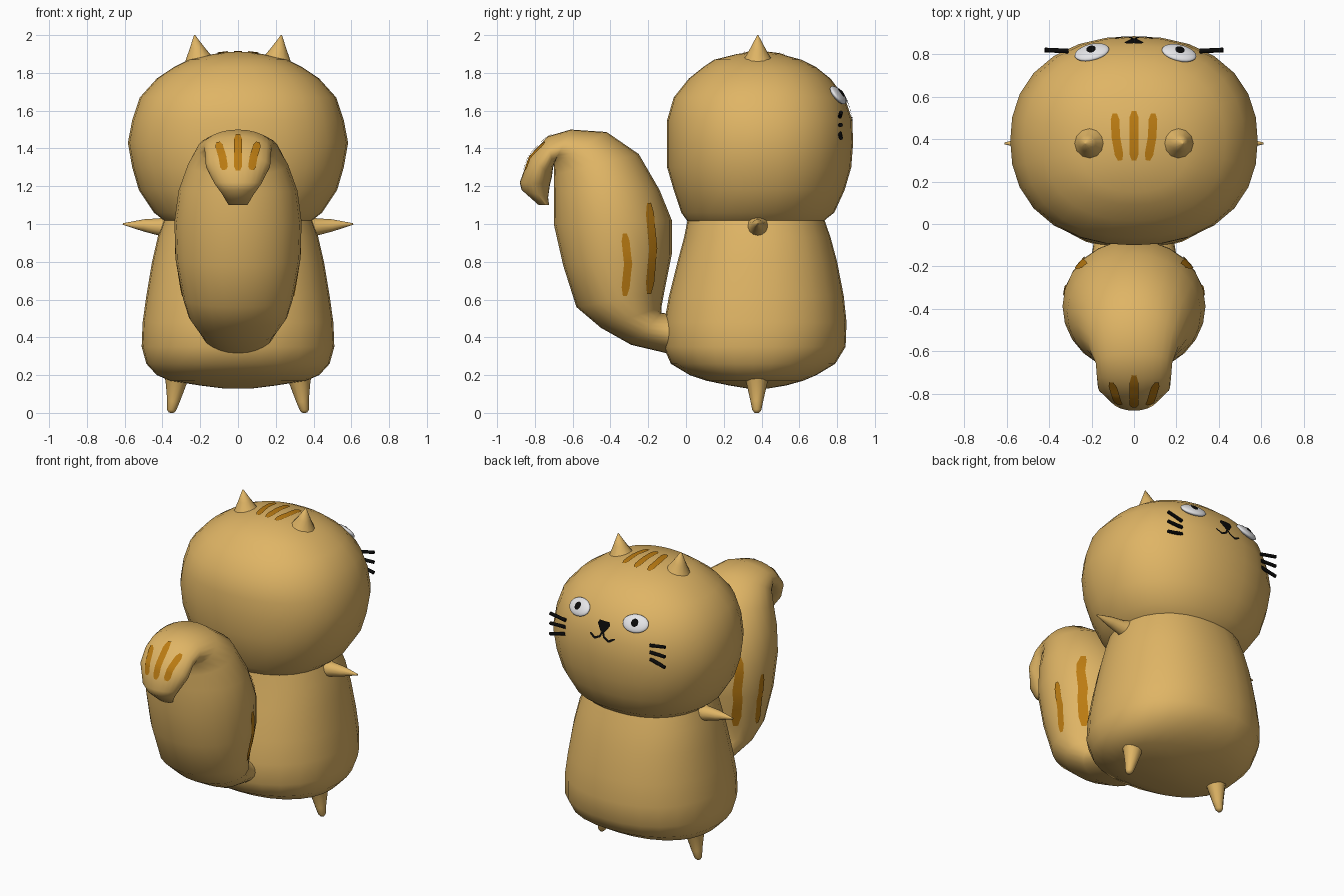
import bpy, math
from mathutils import Vector as V
from mathutils.bvhtree import BVHTree

if "Cube" in bpy.data.objects:
    bpy.data.objects.remove(bpy.data.objects["Cube"])


def material(name, rgb):
    m = bpy.data.materials.new(name)
    m.diffuse_color = (*rgb, 1)
    m.use_nodes = True
    m.node_tree.nodes["Principled BSDF"].inputs["Base Color"].default_value = m.diffuse_color
    return m


TAN = material("tan fur", (0.74, 0.46, 0.13))
STRIPE = material("brown stripe", (0.50, 0.20, 0.006))
WHITE = material("eye white", (0.80, 0.80, 0.82))
BLACK = material("black", (0.003, 0.003, 0.003))


def make(name, verts, faces, mat, angle=65):
    me = bpy.data.meshes.new(name)
    me.from_pydata([tuple(v) for v in verts], [], faces)
    me.materials.append(mat)
    ob = bpy.data.objects.new(name, me)
    bpy.context.collection.objects.link(ob)
    me.shade_smooth()
    me.set_sharp_from_angle(angle=math.radians(angle))
    return ob


def loft(name, sections, mat, n=24, power=2.0):
    """Each section: centre, half-axis a, half-axis b (vectors)."""
    verts, faces = [], []
    for c, a, b in sections:
        for i in range(n):
            t = 2 * math.pi * i / n
            co, si = math.cos(t), math.sin(t)
            k = (abs(co) ** power + abs(si) ** power) ** (-1 / power)
            verts.append(V(c) + V(a) * co * k + V(b) * si * k)
    for s in range(len(sections) - 1):
        for i in range(n):
            j = (i + 1) % n
            faces.append((s * n + i, s * n + j, s * n + n + j, s * n + n + i))
    faces.append(tuple(reversed(range(n))))
    faces.append(tuple(range(len(verts) - n, len(verts))))
    return make(name, verts, faces, mat)


def upright(name, rows):
    """Rows of z, half width, back y, front y."""
    return loft(name, [((0, (y0 + y1) / 2, z), (w, 0, 0), (0, (y1 - y0) / 2, 0))
                       for z, w, y0, y1 in rows], TAN, 28, 2.25)


def spike(name, pts, mat, n=12):
    """Round tapered rod through (point, radius) pairs."""
    d = (V(pts[-1][0]) - V(pts[0][0])).normalized()
    a = d.cross(V((0, 1, 0))).normalized()
    b = d.cross(a)
    return loft(name, [(p, a * r, b * r) for p, r in pts], mat, n)


def tree(ob):
    return BVHTree.FromPolygons([v.co for v in ob.data.vertices],
                                [tuple(p.vertices) for p in ob.data.polygons])


def plate(name, pts, d, bvh, mat, width, lift=0.006, steps=4, rounded=True):
    """Thin strip laid onto a surface by casting rays along d."""
    d, pts = V(d), [V(p) for p in pts]
    widths = width if isinstance(width, list) else [width] * len(pts)
    path = []
    for i in range(len(pts) - 1):
        for k in range(steps):
            f = k / steps
            path.append((pts[i].lerp(pts[i + 1], f), widths[i] * (1 - f) + widths[i + 1] * f))
    path.append((pts[-1], widths[-1]))
    if rounded:
        path[0] = (path[0][0], path[0][1] * 0.5)
        path[-1] = (path[-1][0], path[-1][1] * 0.5)
    verts, faces = [], []
    for i, (p, w) in enumerate(path):
        t = path[min(i + 1, len(path) - 1)][0] - path[max(i - 1, 0)][0]
        side = d.cross(t).normalized() * w / 2
        for s in (-1, 0, 1):
            q = p + side * s
            hit, nor, _, _ = bvh.ray_cast(q, d)
            if hit is None:
                hit, nor, _, _ = bvh.find_nearest(q)
            if nor.dot(d) > 0:
                nor = -nor
            verts.append(hit + nor * lift)
    for i in range(len(path) - 1):
        for k in (0, 1):
            a = i * 3 + k
            f = (a, a + 1, a + 4, a + 3)
            nor = (verts[f[1]] - verts[f[0]]).cross(verts[f[3]] - verts[f[0]])
            faces.append(f if nor.dot(d) < 0 else f[::-1])
    return make(name, verts, faces, mat)


# Head and body
head = upright("head", [(1.0, .37, .02, .72), (1.025, .40, 0, .74), (1.06, .445, -.025, .785),
                        (1.18, .525, -.065, .84), (1.30, .56, -.10, .875), (1.43, .583, -.10, .885),
                        (1.55, .56, -.10, .88), (1.67, .52, -.065, .84), (1.77, .43, .015, .765),
                        (1.83, .34, .09, .69), (1.87, .26, .15, .61), (1.90, .13, .27, .50),
                        (1.91, .05, .34, .43)])
upright("body", [(.13, .08, .32, .44), (.145, .20, .23, .53), (.17, .36, .11, .62),
                 (.20, .43, .02, .69), (.26, .485, -.08, .79), (.35, .51, -.12, .845),
                 (.48, .505, -.115, .85), (.62, .485, -.09, .835), (.80, .455, -.045, .80),
                 (.93, .425, -.01, .765), (1.03, .39, .01, .73)])

# Curled tail: outer y, z, inner y, z, half width
tail_rows = [(.05, .28, .05, .52, .20), (-.12, .32, -.06, .52, .19), (-.29, .36, -.13, .53, .21),
             (-.45, .45, -.13, .56, .26), (-.58, .56, -.115, .64, .29), (-.65, .78, -.075, .84, .33),
             (-.70, 1.0, -.075, 1.02, .337), (-.70, 1.17, -.14, 1.18, .315),
             (-.70, 1.26, -.25, 1.37, .265), (-.70, 1.31, -.42, 1.487, .215),
             (-.70, 1.32, -.61, 1.50, .18), (-.705, 1.29, -.73, 1.465, .175),
             (-.71, 1.25, -.83, 1.36, .17), (-.72, 1.21, -.88, 1.22, .125),
             (-.73, 1.14, -.87, 1.18, .085), (-.725, 1.10, -.78, 1.10, .05)]
tail = loft("tail", [((0, (a + c) / 2, (b + d) / 2), (w, 0, 0), (0, (a - c) / 2, (b - d) / 2))
                     for a, b, c, d, w in tail_rows], TAN)
head_bvh, tail_bvh = tree(head), tree(tail)

down, back, fwd = (0, 0, -1), (0, -1, 0), (0, 1, 0)
for s, tag in ((-1, "left"), (1, "right")):
    # Ears, arms and legs
    spike(f"{tag}_ear", [((s * .20, .38, 1.83), .10), ((s * .208, .38, 1.875), .072),
                         ((s * .218, .38, 1.93), .04), ((s * .23, .38, 2.0), .003)], TAN)
    spike(f"{tag}_arm", [((s * .36, .38, .985), .07), ((s * .42, .38, .985), .045),
                         ((s * .50, .38, .993), .032), ((s * .61, .38, 1.0), .004)], TAN)
    spike(f"{tag}_leg", [((s * .325, .375, .21), .075), ((s * .328, .375, .16), .056),
                         ((s * .342, .375, .06), .033), ((s * .352, .375, .015), .024),
                         ((s * .355, .375, .0), .012)], TAN)
    # Stripes on head, tail sides and tail tip
    plate(f"{tag}_head_stripe", [(s * .065, .30, 2.5), (s * .085, .41, 2.5), (s * .09, .52, 2.5)],
          down, head_bvh, STRIPE, .04)
    plate(f"{tag}_tail_stripe_a", [(s, -.20, 1.11), (s, -.178, .87), (s, -.20, .63)],
          (-s, 0, 0), tail_bvh, STRIPE, .042)
    plate(f"{tag}_tail_stripe_b", [(s, -.325, .95), (s, -.308, .79), (s, -.325, .62)],
          (-s, 0, 0), tail_bvh, STRIPE, .042)
    plate(f"{tag}_tip_stripe", [(s * .07, -2, 1.285), (s * .08, -2, 1.35), (s * .105, -2, 1.43)],
          fwd, tail_bvh, STRIPE, .04)
    # Eyes: flattened white dome with a dark pupil, turned to the face surface
    ex = .212 if s > 0 else -.198
    hit, nor, _, _ = head_bvh.ray_cast(V((ex, 2, 1.68)), V(back))
    rot = nor.to_track_quat('Z', 'Y')
    for part, size, off, mat in (("eye", (.083, .058, .022), .004, WHITE),
                                 ("pupil", (.026, .028, .012), .019, BLACK)):
        bpy.ops.mesh.primitive_uv_sphere_add(segments=24, ring_count=12, radius=1,
                                             location=hit + nor * off)
        ob = bpy.context.object
        ob.name = f"{tag}_{part}"
        ob.rotation_mode = 'QUATERNION'
        ob.rotation_quaternion = rot
        ob.scale = size
        ob.data.materials.append(mat)
        ob.data.shade_smooth()
    # Mouth half and whiskers
    plate(f"{tag}_mouth", [(0, 2, 1.60), (s * .015, 2, 1.567), (s * .05, 2, 1.55),
                           (s * .09, 2, 1.572)], back, head_bvh, BLACK, .013)
    for i, (z0, z1) in enumerate(((1.57, 1.59), (1.525, 1.525), (1.48, 1.455))):
        spike(f"{tag}_whisker_{i + 1}", [((s * .31, .815, z0), .011), ((s * .42, .82, z1), .011)],
              BLACK, 8)

# Middle stripes and nose
plate("middle_head_stripe", [(0, .30, 2.5), (0, .53, 2.5)], down, head_bvh, STRIPE, .042, steps=8)
plate("middle_tip_stripe", [(0, -2, 1.28), (0, -2, 1.47)], fwd, tail_bvh, STRIPE, .042, steps=8)
plate("nose", [(0, 2, 1.66), (0, 2, 1.64), (0, 2, 1.595)], back, head_bvh, BLACK,
      [.07, .09, .025], lift=.009, rounded=False)
